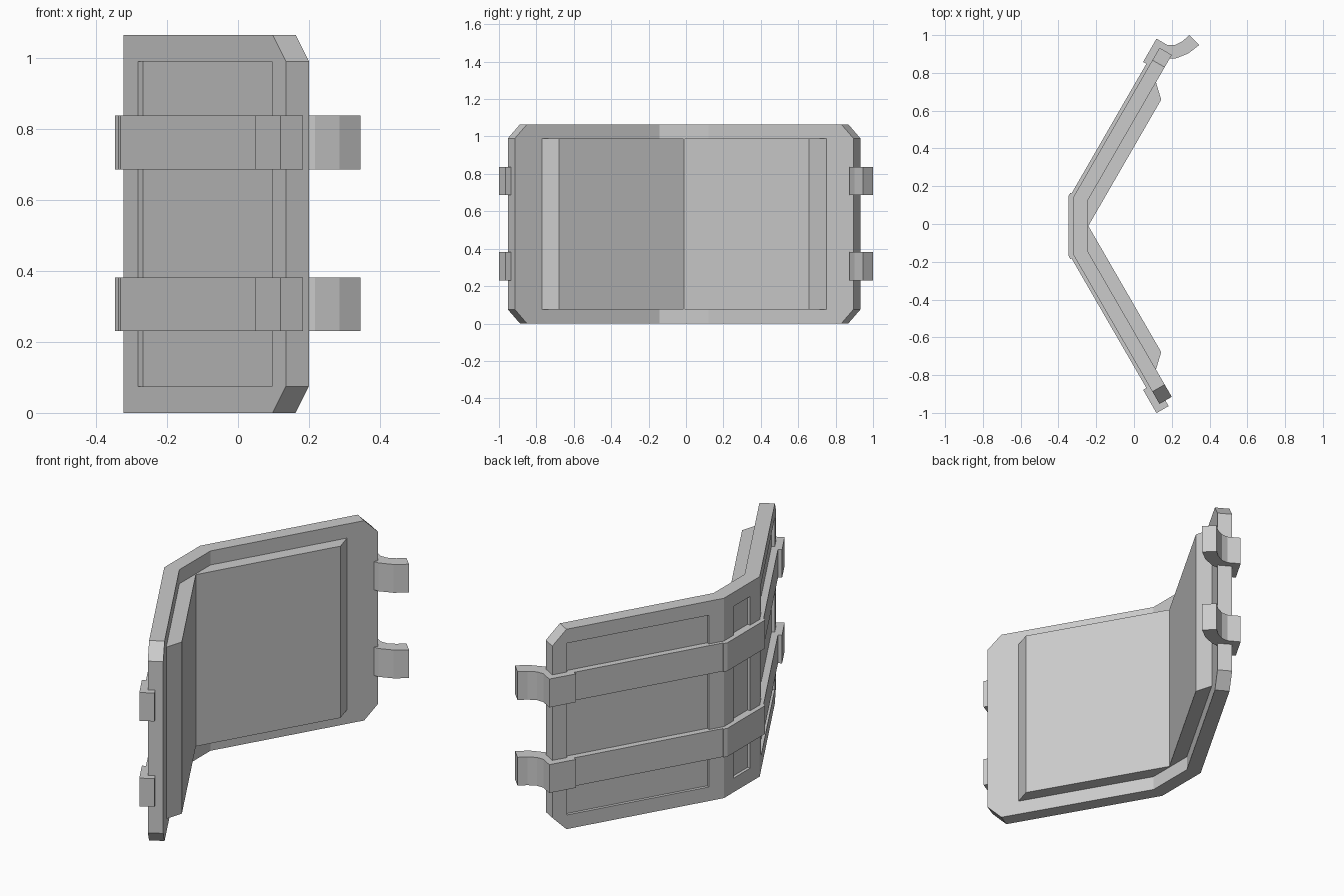
import bpy, bmesh, math
from mathutils import Vector

if "Cube" in bpy.data.objects:
    bpy.data.objects.remove(bpy.data.objects["Cube"])

MID_Y = -0.01            # mirror line of the guard
HEIGHT, INSET = 1.065, 0.075
BEND = Vector((-0.322, 0.151))
ALONG = Vector((0.5, math.sqrt(0.75)))
OUT = Vector((-ALONG.y, 0.5))
LENGTH = 0.914
STRAPS = {"lower": (0.23, 0.381), "upper": (0.686, 0.837)}

grey = bpy.data.materials.new("plain grey")
grey.use_nodes = True
GREY = (0.6, 0.6, 0.6, 1)
grey.diffuse_color = GREY
grey.node_tree.nodes["Principled BSDF"].inputs["Base Color"].default_value = GREY


def arm(s, n):
    """Point s along the side wing and n out from its outer face."""
    return BEND + ALONG * s + OUT * n


def bend(n):
    """Mitred corner between centre and wing at offset n."""
    return BEND + Vector((-n, n * math.tan(math.radians(15))))


def prism(name, outlines, z0, z1):
    """Upright solid from one or more plan outlines."""
    bm = bmesh.new()
    for outline in outlines:
        base = bm.faces.new([bm.verts.new((x, y + MID_Y, z0)) for x, y in outline])
        top = bmesh.ops.extrude_face_region(bm, geom=[base])["geom"]
        bmesh.ops.translate(bm, vec=(0, 0, z1 - z0),
                            verts=[v for v in top if isinstance(v, bmesh.types.BMVert)])
    bmesh.ops.recalc_face_normals(bm, faces=bm.faces)
    mesh = bpy.data.meshes.new(name)
    bm.to_mesh(mesh)
    bm.free()
    mesh.materials.append(grey)
    obj = bpy.data.objects.new(name, mesh)
    bpy.context.collection.objects.link(obj)
    return obj


def flip(points):
    return [Vector((p[0], -p[1])) for p in points]


def band(name, n0, n1, s, z0, z1):
    """Bent strip following centre and both wings, from offset n0 to n1."""
    half_out = [bend(n1), arm(s, n1)]
    half_in = [arm(s, n0), bend(n0)]
    half = half_out + half_in
    return prism(name, [half + flip(half)[::-1]], z0, z1)


# Bent shell with clipped corners
shell = band("shell", -0.075, 0, LENGTH, 0, HEIGHT)
bm = bmesh.new()
bm.from_mesh(shell.data)
for side in (1, -1):
    for up in (1, -1):
        p = arm(LENGTH - INSET, 0)
        normal = Vector((ALONG.x, side * ALONG.y, up))
        point = Vector((p.x, side * p.y + MID_Y, HEIGHT if up > 0 else 0))
        cut = bmesh.ops.bisect_plane(bm, geom=bm.verts[:] + bm.edges[:] + bm.faces[:],
                                     plane_co=point, plane_no=normal, clear_outer=True)
        rim = [e for e in cut["geom_cut"] if isinstance(e, bmesh.types.BMEdge)]
        bmesh.ops.contextual_create(bm, geom=rim)
bmesh.ops.recalc_face_normals(bm, faces=bm.faces)
bm.to_mesh(shell.data)
bm.free()

# Recessed outer panels, cut from the shell
DEPTH = 0.016
wing = [arm(0.08, -DEPTH), arm(LENGTH - 0.078, -DEPTH),
        arm(LENGTH - 0.078, 0.05), arm(0.08, 0.05)]
h = BEND.y - 0.08
centre = [(BEND.x + DEPTH, -h), (BEND.x + DEPTH, h), (BEND.x - 0.05, h), (BEND.x - 0.05, -h)]
cutter = prism("panel_cutter", [wing, flip(wing), centre], INSET, HEIGHT - INSET)
cutter.hide_render = True
mod = shell.modifiers.new("panels", "BOOLEAN")
mod.operation, mod.solver, mod.object = "DIFFERENCE", "EXACT", cutter
graph = bpy.context.evaluated_depsgraph_get()
cut_mesh = bpy.data.meshes.new_from_object(shell.evaluated_get(graph))
shell.modifiers.clear()
shell.data = cut_mesh
bpy.data.objects.remove(cutter)

# Inner pads
pad = [arm(0.747, -0.06), arm(0.747, -0.075), arm(0.681, -0.145),
       Vector((-0.2417, 0)), Vector((-0.26, 0)), bend(-0.06)]
prism("left_pad", [pad], INSET, HEIGHT - INSET)
prism("right_pad", [flip(pad)], INSET, HEIGHT - INSET)

# Straps, bend braces, end clips and hooks
flap, over, wrap = 0.038, 0.034, -0.036
clip = [arm(LENGTH - 0.108, -0.03), arm(LENGTH - 0.108, flap), arm(LENGTH + over, flap),
        arm(LENGTH + over, wrap), arm(LENGTH - 0.01, wrap), arm(LENGTH - 0.01, -0.03)]
hook = [(0.16, 0.885), (0.217, 0.885), (0.286, 0.912), (0.345, 0.957),
        (0.293, 1.01), (0.257, 0.978), (0.215, 0.957), (0.16, 0.957)]
for label, (z0, z1) in STRAPS.items():
    band(label + "_strap", -0.03, 0.018, LENGTH - 0.05, z0, z1)
    band(label + "_brace", -0.025, 0.025, 0.0134, z0, z1)
    prism(label + "_left_clip", [clip], z0, z1)
    prism(label + "_right_clip", [flip(clip)], z0, z1)
    prism(label + "_hook", [hook], z0, z1)
